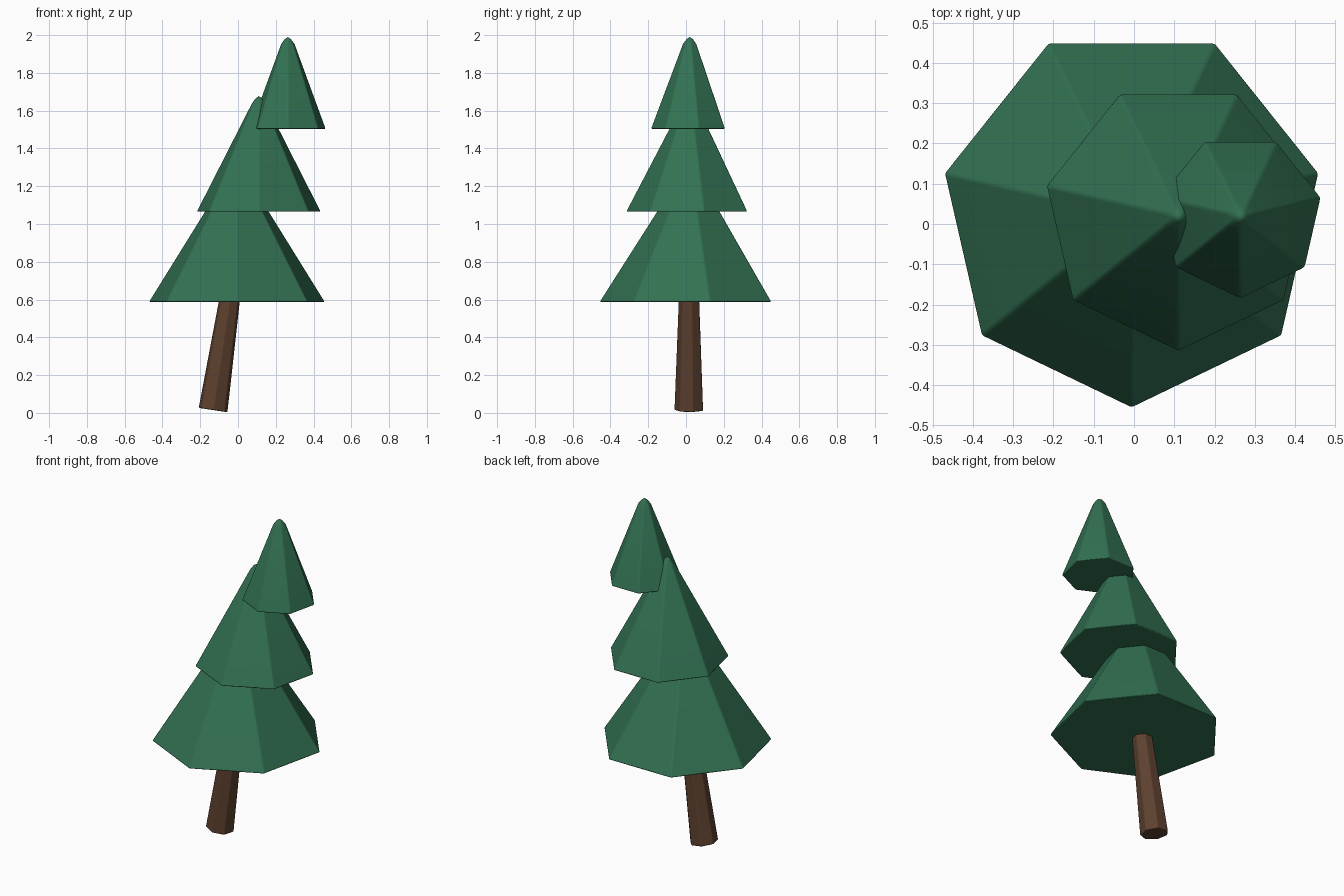
import bpy
import bmesh
import math
from mathutils import Matrix, Vector

cube = bpy.data.objects.get("Cube")
if cube:
    bpy.data.objects.remove(cube, do_unlink=True)

SIDES = 7


def make_material(name, color):
    mat = bpy.data.materials.new(name)
    mat.use_nodes = True
    mat.diffuse_color = (*color, 1)
    mat.node_tree.nodes["Principled BSDF"].inputs["Base Color"].default_value = (*color, 1)
    return mat


def lathe(name, rings, mat, bevel, matrix):
    """Closed seven-sided solid from (radius, height) rings; radius 0 is a tip."""
    bm = bmesh.new()
    loops = []
    for radius, z in rings:
        if radius == 0:
            loops.append([bm.verts.new((0, 0, z))] * SIDES)
            continue
        angles = [-math.pi / 2 + i * math.tau / SIDES for i in range(SIDES)]
        loops.append([bm.verts.new((radius * math.cos(a), radius * math.sin(a), z)) for a in angles])
    bm.faces.new(loops[0][::-1])
    for low, high in zip(loops, loops[1:]):
        for i in range(SIDES):
            j = (i + 1) % SIDES
            corners = [low[i], low[j], high[j], high[i]]
            bm.faces.new(list(dict.fromkeys(corners)))
    if rings[-1][0] > 0:
        bm.faces.new(loops[-1])
    bmesh.ops.recalc_face_normals(bm, faces=bm.faces)
    mesh = bpy.data.meshes.new(name)
    bm.to_mesh(mesh)
    bm.free()
    mesh.materials.append(mat)
    obj = bpy.data.objects.new(name, mesh)
    bpy.context.collection.objects.link(obj)
    obj.matrix_world = matrix

    # Softened edges with flat-looking faces
    mod = obj.modifiers.new("soft_edges", "BEVEL")
    mod.width = bevel
    mod.segments = 2
    mod.limit_method = "ANGLE"
    mod.angle_limit = math.radians(25)
    mod.harden_normals = True
    bpy.ops.object.select_all(action="DESELECT")
    obj.select_set(True)
    bpy.context.view_layer.objects.active = obj
    bpy.ops.object.shade_smooth_by_angle(angle=math.radians(40))
    return obj


green = make_material("pine_green", (0.032, 0.165, 0.085))
brown = make_material("bark_brown", (0.11, 0.052, 0.028))

# Foliage tiers: name, centre x, base height, tip height, base radius
tiers = [
    ("lower_foliage", -0.006, 0.587, 1.33, 0.479),
    ("middle_foliage", 0.11, 1.065, 1.69, 0.338),
    ("top_foliage", 0.264, 1.503, 2.003, 0.207),
]
for name, x, base, tip, radius in tiers:
    rings = [(radius, 0), (0.038, tip - base - 0.05), (0, tip - base)]
    lathe(name, rings, green, 0.008, Matrix.Translation((x, 0.02, base)))

# Leaning, tapered trunk reaching into the lowest tier
foot = Vector((-0.132, 0.018, 0.015))
lean = Vector((0.15, 0, 1)).to_track_quat("Z", "Y").to_matrix().to_4x4()
tilt = Matrix.Rotation(math.atan(0.15), 4, "Y")
lathe("trunk", [(0.08, 0), (0.051, 0.75)], brown, 0.006, Matrix.Translation(foot) @ tilt)
